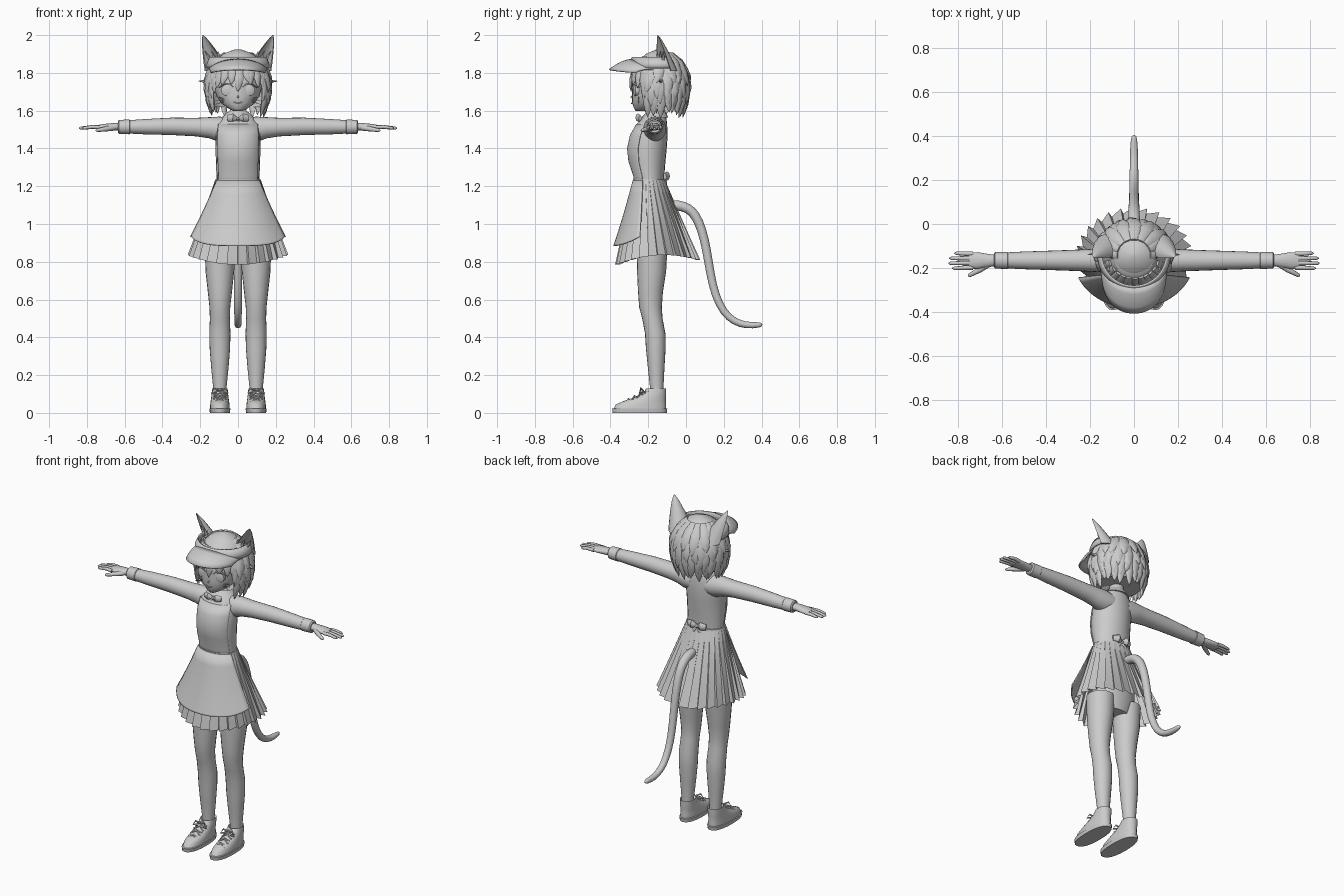
import bpy, bmesh, math, random
from math import sin, cos, pi, radians
from mathutils import Vector as V

random.seed(4)
if "Cube" in bpy.data.objects:
    bpy.data.objects.remove(bpy.data.objects["Cube"])

grey = bpy.data.materials.new("plain grey")
grey.use_nodes = True
grey.diffuse_color = (0.6, 0.6, 0.6, 1)
grey.node_tree.nodes["Principled BSDF"].inputs["Base Color"].default_value = (0.6, 0.6, 0.6, 1)


def finish(bm, name, mirror=False, sub=0, thick=0, angle=40):
    """Turn a bmesh into a shaded object, with optional modifiers."""
    bmesh.ops.recalc_face_normals(bm, faces=bm.faces)
    me = bpy.data.meshes.new(name)
    bm.to_mesh(me)
    bm.free()
    me.materials.append(grey)
    ob = bpy.data.objects.new(name, me)
    bpy.context.collection.objects.link(ob)
    bpy.context.view_layer.objects.active = ob
    ob.select_set(True)
    bpy.ops.object.shade_smooth_by_angle(angle=radians(angle))
    ob.select_set(False)
    if mirror:
        ob.modifiers.new("mirror", 'MIRROR').use_mirror_merge = False
    if thick:
        ob.modifiers.new("thickness", 'SOLIDIFY').thickness = thick
    if sub:
        ob.modifiers.new("smooth", 'SUBSURF').levels = sub
        ob.modifiers["smooth"].render_levels = sub
    return ob


def skin(bm, rings, closed=True, caps=True):
    """Bridge rows of points with quads."""
    rows = [[bm.verts.new(p) for p in r] for r in rings]
    n = len(rows[0])
    for a, b in zip(rows, rows[1:]):
        for i in range(n if closed else n - 1):
            j = (i + 1) % n
            bm.faces.new((a[i], a[j], b[j], b[i]))
    if closed and caps:
        bm.faces.new(rows[0])
        bm.faces.new(rows[-1])


def tube(bm, pts, radii, up=(0, 0, 1), seg=10, axis=None, power=1):
    """Sweep an ellipse along points; radii are numbers or (side, up) pairs."""
    pts = [V(p) for p in pts]
    rings = []
    for i, p in enumerate(pts):
        t = V(axis) if axis else (pts[min(i + 1, len(pts) - 1)] - pts[max(i - 1, 0)]).normalized()
        side = t.cross(V(up)).normalized()
        top = side.cross(t)
        r = radii[i] if isinstance(radii, (list, tuple)) else radii
        a, b = r if isinstance(r, tuple) else (r, r)
        f = lambda v: math.copysign(abs(v) ** power, v)
        rings.append([p + side * a * f(cos(2 * pi * k / seg)) + top * b * f(sin(2 * pi * k / seg))
                      for k in range(seg)])
    skin(bm, rings)


def slices(bm, rows, x=0, seg=24, power=1):
    """Stack of level ellipses: z, y centre, x radius, y radius."""
    tube(bm, [(x, r[1], r[0]) for r in rows], [(r[2], r[3]) for r in rows],
         up=(0, 1, 0), seg=seg, axis=(0, 0, 1), power=power)


def arc(z, cy, rx, ry, span, n=24, grow=1.0):
    """Front-facing arc of an ellipse; zero degrees is straight ahead."""
    angs = [radians(-span + 2 * span * k / n) for k in range(n + 1)]
    return [V((rx * grow * sin(a), cy - ry * grow * cos(a), z)) for a in angs]


# Torso with neck, and the bib over its front
torso = [(1.19, -.195, .115, .078), (1.25, -.195, .114, .08), (1.33, -.205, .117, .096),
         (1.40, -.205, .119, .103), (1.47, -.195, .12, .098), (1.53, -.18, .115, .08),
         (1.57, -.165, .075, .06), (1.595, -.158, .042, .042), (1.66, -.15, .038, .038)]
bm = bmesh.new(); slices(bm, torso); finish(bm, "torso", angle=60)
bm = bmesh.new()
skin(bm, [arc(*r, 62, grow=1.04) for r in torso[:6]], closed=False)
finish(bm, "apron_bib", thick=.006)
bm = bmesh.new()
slices(bm, [(.8, -.18, .1, .07), (.88, -.18, .14, .085), (1, -.185, .14, .09), (1.2, -.195, .11, .075)])
finish(bm, "hips")


# Pleated skirt and the apron skirt in front
def skirt_point(a, t, grow=1.0, hem=None):
    hem = hem or .816 - .0125 * cos(a) - .019 * cos(2 * a)
    w = .122 + .132 * t
    d = .085 + .13 * t
    return V((w * grow * sin(a), -.195 + .045 * t - d * grow * cos(a), 1.23 + (hem - 1.23) * t))


pleats = 28
bm = bmesh.new()
rings = []
for t in (0, .15, .4, .7, 1):
    row = []
    for i in range(pleats):
        step = 2 * pi / pleats
        row.append(skirt_point(i * step, t, 1 + .05 * t))
        row.append(skirt_point((i + .93) * step, t, 1 - .06 * t))
    rings.append(row)
skin(bm, rings, caps=False)
finish(bm, "pleated_skirt", angle=25)
bm = bmesh.new()
skin(bm, [[skirt_point(radians(a), t, 1.03 + .06 * t, .885 + .05 * abs(a / 66) ** 3 - .02 * (1 - t))
           for a in range(-66, 67, 6)] for t in (0, .2, .4, .6, .8, .97, 1)], closed=False)
finish(bm, "apron_skirt", thick=.006, angle=60)
bm = bmesh.new(); slices(bm, [(1.205, -.195, .128, .09), (1.235, -.195, .121, .086)]); finish(bm, "waist_band")


def bow(name, x, y, z, s, out):
    """Two loops, a knot and two tails; out is the facing sign along y."""
    bm = bmesh.new()
    for m in (-1, 1):
        tube(bm, [(x, y, z), (x + m * s * .5, y + out * s * .2, z + s * .15), (x + m * s, y, z + s * .1)],
             [(.1 * s, .1 * s), (.25 * s, .4 * s), (.15 * s, .3 * s)], seg=8)
        tube(bm, [(x, y, z), (x + m * s * .35, y + out * s * .15, z - s * .45), (x + m * s * .55, y, z - s * .85)],
             [(.12 * s, .06 * s), (.16 * s, .05 * s), (.2 * s, .05 * s)], up=(0, 1, 0), seg=6)
    slices(bm, [(z - s * .2, y, s * .1, s * .1), (z, y + out * s * .1, s * .2, s * .2),
                (z + s * .2, y, s * .1, s * .1)], x, 8)
    finish(bm, name)


bow("back_bow", 0, -.112, 1.245, .06, 1)
bow("collar_bow", 0, -.243, 1.555, .055, -1)
bm = bmesh.new()
slices(bm, [(1.565, -.165, .085, .07), (1.585, -.16, .062, .055), (1.6, -.158, .045, .045)])
finish(bm, "collar")

# Arms, cuffs, hands
bm = bmesh.new()
tube(bm, [(.05, -.165, 1.5), (.1, -.165, 1.503), (.15, -.165, 1.51), (.22, -.165, 1.513), (.35, -.165, 1.517),
          (.5, -.165, 1.515), (.58, -.165, 1.514)],
     [(.06, .055), (.06, .066), (.054, .056), (.05, .049), (.045, .046), (.04, .04), (.036, .035)], seg=20)
finish(bm, "sleeves", mirror=True, angle=60)
bm = bmesh.new()
tube(bm, [(x, -.165, 1.514) for x in (.57, .575, .63, .636)], [.034, .039, .037, .03], seg=20)
finish(bm, "cuffs", mirror=True)
bm = bmesh.new()
tube(bm, [(.62, -.165, 1.515), (.66, -.166, 1.515), (.71, -.166, 1.513), (.748, -.166, 1.511)],
     [(.024, .021), (.03, .02), (.038, .017), (.036, .012)], seg=14)
for k, tip in enumerate((.825, .842, .838, .815)):
    y = -.198 + .021 * k
    tube(bm, [(.73, y, 1.512), (.77, y * 1.03 + .005, 1.514), (tip - .01, y * 1.08 + .013, 1.508), (tip, y * 1.08 + .013, 1.506)],
         [.0105, .01, .008, .003], seg=8)
tube(bm, [(.66, -.18, 1.51), (.70, -.208, 1.503), (.745, -.232, 1.496), (.753, -.236, 1.495)],
     [.016, .013, .009, .003], seg=8)
finish(bm, "hands", mirror=True, angle=60)

# Legs and shoes
bm = bmesh.new()
slices(bm, [(.08, -.155, .034, .036), (.14, -.155, .036, .036), (.24, -.158, .046, .044), (.34, -.16, .054, .052),
            (.42, -.163, .056, .054), (.5, -.178, .053, .054), (.56, -.188, .055, .06), (.64, -.188, .064, .066),
            (.75, -.182, .076, .077), (.88, -.18, .08, .082)], .096, 20)
finish(bm, "legs", mirror=True, angle=60)
bm = bmesh.new()
slices(bm, [(0, -.245, .053, .143), (.022, -.245, .056, .146), (.024, -.245, .053, .142)], .096, 24, .85)
finish(bm, "shoe_soles", mirror=True)
bm = bmesh.new()
slices(bm, [(.02, -.245, .052, .14), (.045, -.238, .051, .133), (.06, -.222, .049, .115), (.08, -.192, .046, .086),
            (.105, -.167, .043, .062), (.13, -.155, .041, .05), (.118, -.155, .034, .038)], .096, 24, .9)
finish(bm, "shoe_uppers", mirror=True, angle=50)
bm = bmesh.new()
for k in range(4):
    y, z = -.315 + .032 * k, .062 + .017 * k
    for m in (-1, 1):
        tube(bm, [(.096 - m * .032, y, z - .008), (.096, y + .01, z + .012), (.096 + m * .032, y + .022, z)], .005, seg=6)
for m in (-1, 1):
    tube(bm, [(.096, -.225, .115), (.096 + m * .03, -.24, .13), (.096 + m * .045, -.245, .105), (.096, -.23, .11)],
         .005, seg=6)
finish(bm, "shoe_laces", mirror=True)

# Tail
bm = bmesh.new()
tube(bm, [(0, -.09, 1.1), (0, -.04, 1.1), (0, .01, 1.085), (0, .05, 1.05), (0, .085, .97), (0, .11, .86), (0, .13, .73),
          (0, .155, .62), (0, .2, .53), (0, .255, .482), (0, .32, .462), (0, .39, .466), (0, .405, .467)],
     [.026, .028, .028, .027, .025, .024, .023, .022, .021, .02, .019, .016, .006], up=(1, 0, 0), seg=12)
finish(bm, "tail", sub=1, angle=60)

# Head and face details
bm = bmesh.new()
slices(bm, [(1.597, -.238, .022, .028), (1.612, -.222, .052, .053), (1.64, -.192, .09, .093), (1.68, -.165, .115, .122),
            (1.74, -.148, .132, .138), (1.82, -.14, .135, .135), (1.89, -.14, .09, .09)])
finish(bm, "head", angle=70)
bm = bmesh.new()
tube(bm, [(.058, -.245, 1.708), (.064, -.272, 1.708), (.065, -.276, 1.708)], [(.03, .032), (.026, .029), (.014, .018)], seg=16)
tube(bm, [(.026, -.282, 1.725), (.045, -.282, 1.742), (.075, -.27, 1.742), (.1, -.247, 1.722)], [.002, .005, .006, .003], seg=6)
finish(bm, "eyes", mirror=True)
bm = bmesh.new()
for dz in (-.012, 0, .012):
    tube(bm, [(.075, -.25, 1.655 + dz * .6), (.12, -.25, 1.655 + dz * 1.8)], [.003, .001], seg=5)
finish(bm, "whiskers", mirror=True)
bm = bmesh.new()
tube(bm, [(-.022, -.281, 1.644), (0, -.288, 1.638), (.022, -.281, 1.644)], .004, seg=6)
tube(bm, [(0, -.28, 1.685), (0, -.293, 1.67), (0, -.284, 1.665)], [.002, .005, .002], seg=6)
finish(bm, "mouth_and_nose")

# Hair: a cap with layered locks
profile = [(1.54, .62), (1.60, .8), (1.65, .92), (1.72, 1), (1.78, .98), (1.85, .82), (1.9, .52), (1.925, .1)]


def hair_point(a, z, out=0.0):
    for (z0, r0), (z1, r1) in zip(profile, profile[1:]):
        if z <= z1:
            break
    r = r0 + (r1 - r0) * (z - z0) / (z1 - z0) + out
    return V((.155 * r * sin(a), -.14 - .142 * r * cos(a), z))


bm = bmesh.new()
skin(bm, [[hair_point(radians(10 * k), z) for k in range(36)] for z in (1.62, 1.65, 1.69, 1.72, 1.78, 1.82, 1.85, 1.88, 1.9, 1.925)])
cut = [f for f in bm.faces if f.calc_center_median().z < 1.77 and f.calc_center_median().y < -.19]
bmesh.ops.delete(bm, geom=cut, context='FACES')
finish(bm, "hair_cap", angle=60)


def lock(bm, deg, top, tip, w, flare=.1, lift=.04):
    a = radians(deg)
    drift = random.uniform(-.12, .12)
    pts = [hair_point(a + drift * s * s, top + (tip - top) * s, lift + flare * s * s) for s in (0, .3, .6, .85, 1)]
    tube(bm, pts, [(w * .5, .006), (w, .012), (w, .013), (w * .55, .009), (.001, .001)],
         up=(sin(a), -cos(a), .01), seg=6)


bm = bmesh.new()
for first, last, count, top, tip, w in ((65, 295, 17, 1.76, 1.575, .026), (75, 285, 15, 1.82, 1.62, .03),
                                        (70, 290, 13, 1.87, 1.68, .032), (90, 270, 9, 1.905, 1.75, .032)):
    for k in range(count):
        lock(bm, first + (last - first) * k / (count - 1), top, tip + random.uniform(-.02, .02), w, .14)
finish(bm, "hair_back_locks", angle=45)
bm = bmesh.new()
for deg, tip in ((-52, 1.69), (-38, 1.72), (-25, 1.735), (-12, 1.74), (3, 1.70), (16, 1.745), (28, 1.735), (40, 1.72), (53, 1.69)):
    lock(bm, deg, 1.87, tip, .026, .04)
for m in (-1, 1):
    for deg, tip in ((58, 1.63), (66, 1.6), (76, 1.59), (86, 1.585)):
        lock(bm, m * deg, 1.85, tip, .022, .08)
    tube(bm, [(m * .15, -.13, 1.77), (m * .18, -.135, 1.755), (m * .21, -.14, 1.757)], [.014, .009, .001], seg=5)
finish(bm, "hair_front_locks", angle=45)

# Cat ears: hollow crescents narrowing to a tip
bm = bmesh.new()
u, n = V((.87, .5, 0)), V((.5, -.87, 0))
rings = []
for t in (0, .2, .4, .6, .8, .93, 1):
    c = V((.112, -.115, 1.81)).lerp(V((.185, -.15, 2.0)), t)
    w = .072 * (1 - t) ** .75 + .002
    half = [radians(-90 + 22.5 * k) for k in range(9)]
    rings.append([c + u * w * sin(h) - n * w * .95 * cos(h) for h in half] +
                 [c + u * w * .88 * sin(h) - n * w * .45 * cos(h) for h in half[::-1]])
skin(bm, rings)
for k in (-1, 0, 1):
    b = V((.11, -.125, 1.83)) + u * .03 * k
    tube(bm, [b, b + V((.012, -.012, .04)), b + V((.03 + .008 * k, -.01, .085))], [.014, .011, .001], seg=5)
finish(bm, "cat_ears", mirror=True, angle=50)

# Sun visor: head band and domed brim
bm = bmesh.new()
skin(bm, [arc(z, -.14, rx, ry, 115, 32) for z, rx, ry in ((1.825, .168, .158), (1.85, .166, .158), (1.885, .15, .146))], closed=False)
finish(bm, "visor_band", thick=.008)
bm = bmesh.new()
rings = []
for v in (0, .25, .5, .75, 1):
    row = []
    for k in range(-12, 13):
        a = radians(k * 6.5)
        inner = V((.16 * sin(a), -.14 - .15 * cos(a), 1.80 + .075 * cos(a)))
        outer = V((.148 * sin(a), -.2 - .207 * max(cos(a), 0) ** .7, 1.795 + .025 * cos(a)))
        row.append(inner.lerp(outer, v) + V((0, 0, .01 * sin(pi * v))))
    rings.append(row)
skin(bm, rings, closed=False)
finish(bm, "visor_brim", thick=.008, angle=60)
